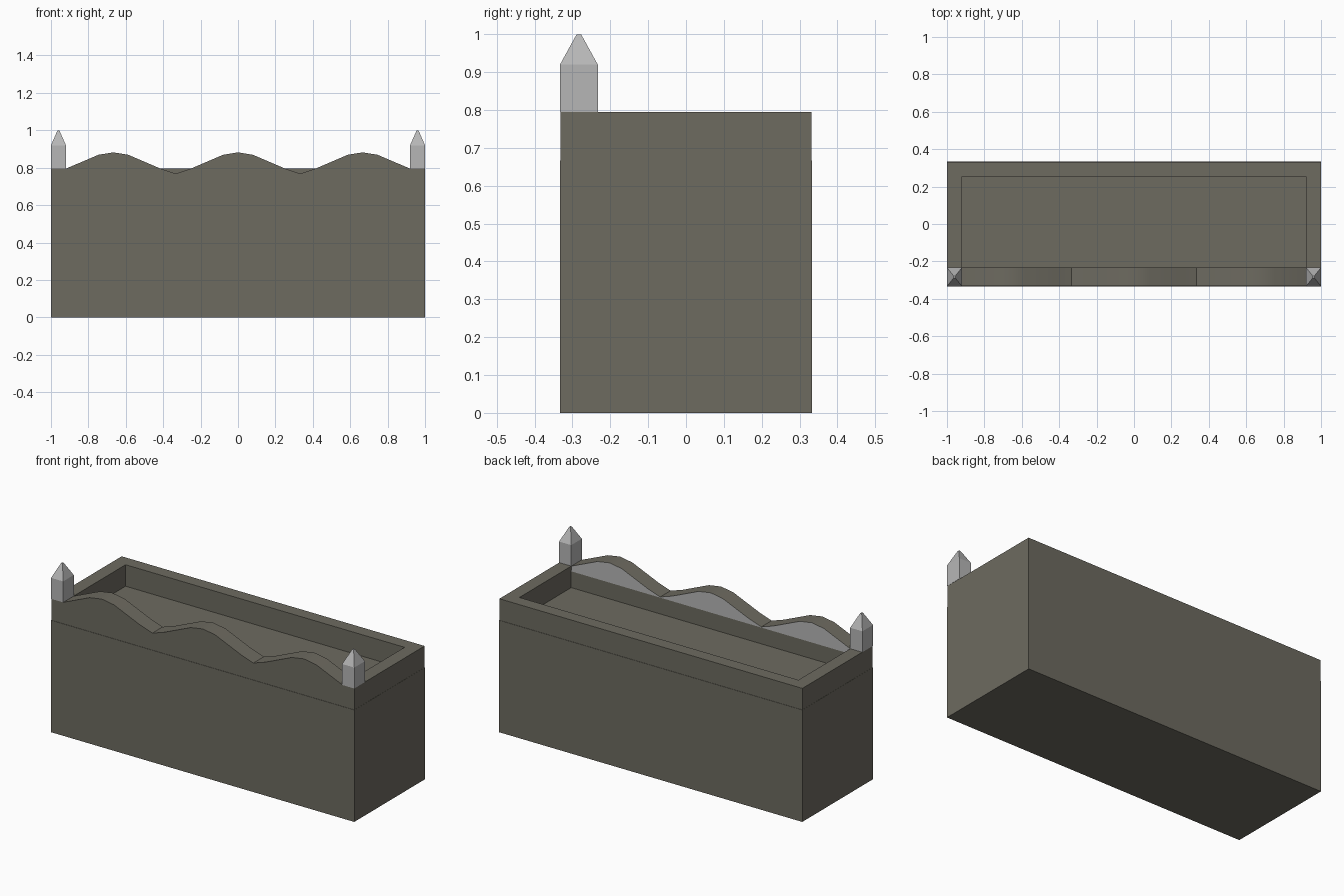
import bpy
import bmesh
import math

if "Cube" in bpy.data.objects:
    bpy.data.objects.remove(bpy.data.objects["Cube"])


def material(name, rgb):
    m = bpy.data.materials.new(name)
    m.diffuse_color = (*rgb, 1)
    m.use_nodes = True
    m.node_tree.nodes["Principled BSDF"].inputs["Base Color"].default_value = m.diffuse_color
    return m


STONE = material("dark_stone", (0.153, 0.145, 0.117))
GREY = material("light_grey", (0.47, 0.47, 0.47))


def finish(name, bm, *mats):
    bmesh.ops.recalc_face_normals(bm, faces=bm.faces)
    me = bpy.data.meshes.new(name)
    bm.to_mesh(me)
    bm.free()
    for m in mats:
        me.materials.append(m)
    ob = bpy.data.objects.new(name, me)
    bpy.context.collection.objects.link(ob)
    return ob


def prism(points, offset):
    """Extrude a closed outline along an offset vector."""
    bm = bmesh.new()
    face = bm.faces.new([bm.verts.new(p) for p in points])
    ext = bmesh.ops.extrude_face_region(bm, geom=[face], use_keep_orig=True)
    verts = [g for g in ext["geom"] if isinstance(g, bmesh.types.BMVert)]
    bmesh.ops.translate(bm, vec=offset, verts=verts)
    return bm


HX, HY = 1.0, 0.333            # half width and half depth
BASE, RIM, DIP = 0.667, 0.795, 0.768
IX, IY, FY = 0.92, 0.255, -0.233  # inner sides, inner back, inner front

# Solid lower box; its top is the floor of the tray
body = prism([(-HX, -HY, 0), (HX, -HY, 0), (HX, HY, 0), (-HX, HY, 0)], (0, 0, BASE))
finish("lower_box", body, STONE)

# U-shaped rim around the sides and back, a hair inside the box outline
ox, oy = HX - 0.001, HY - 0.002
outline = [(-ox, -oy), (-IX, -oy), (-IX, IY), (IX, IY),
           (IX, -oy), (ox, -oy), (ox, oy), (-ox, oy)]
finish("tray_rim", prism([(x, y, BASE) for x, y in outline], (0, 0, RIM - BASE)), STONE)

# Front wall below the waves
finish("front_wall", prism([(-IX, -oy, BASE), (IX, -oy, BASE), (IX, FY, BASE),
                            (-IX, FY, BASE)], (0, 0, DIP - 0.004 - BASE)), STONE)

# Wavy crest: three humps, grey on its rear face
hump = [(-0.253, RIM), (-0.08, 0.869), (0, 0.882), (0.08, 0.869), (0.253, RIM)]
crest = []
for i in (-1, 0, 1):
    crest += [(i * 2 / 3 + dx, z) for dx, z in hump]
    if i < 1:
        crest.append((i * 2 / 3 + 1 / 3, DIP))
crest += [(IX, DIP - 0.004), (-IX, DIP - 0.004)]
wave = prism([(x, -oy, z) for x, z in crest], (0, FY + oy, 0))
bmesh.ops.recalc_face_normals(wave, faces=wave.faces)
for f in wave.faces:
    f.material_index = 1 if f.normal.y > 0.9 else 0
wave_ob = finish("wavy_crest", wave, STONE, GREY)
bpy.context.view_layer.objects.active = wave_ob
wave_ob.select_set(True)
bpy.ops.object.shade_smooth_by_angle(angle=math.radians(35))

# Pointed corner posts
for side, label in ((-1, "left"), (1, "right")):
    cx, cy = side * 0.96, (FY - HY) / 2
    hx, hy = 0.04, (FY + HY) / 2
    bm = bmesh.new()
    rings = []
    for z, s in ((RIM, 1), (0.92, 1), (1.0, 0.12)):
        rings.append([bm.verts.new((cx + a * hx * s, cy + b * hy * s, z))
                      for a, b in ((-1, -1), (1, -1), (1, 1), (-1, 1))])
    for lo, hi in zip(rings, rings[1:]):
        for k in range(4):
            n = (k + 1) % 4
            bm.faces.new((lo[k], lo[n], hi[n], hi[k]))
    bm.faces.new(rings[0][::-1])
    bm.faces.new(rings[-1])
    finish(label + "_post", bm, GREY)
